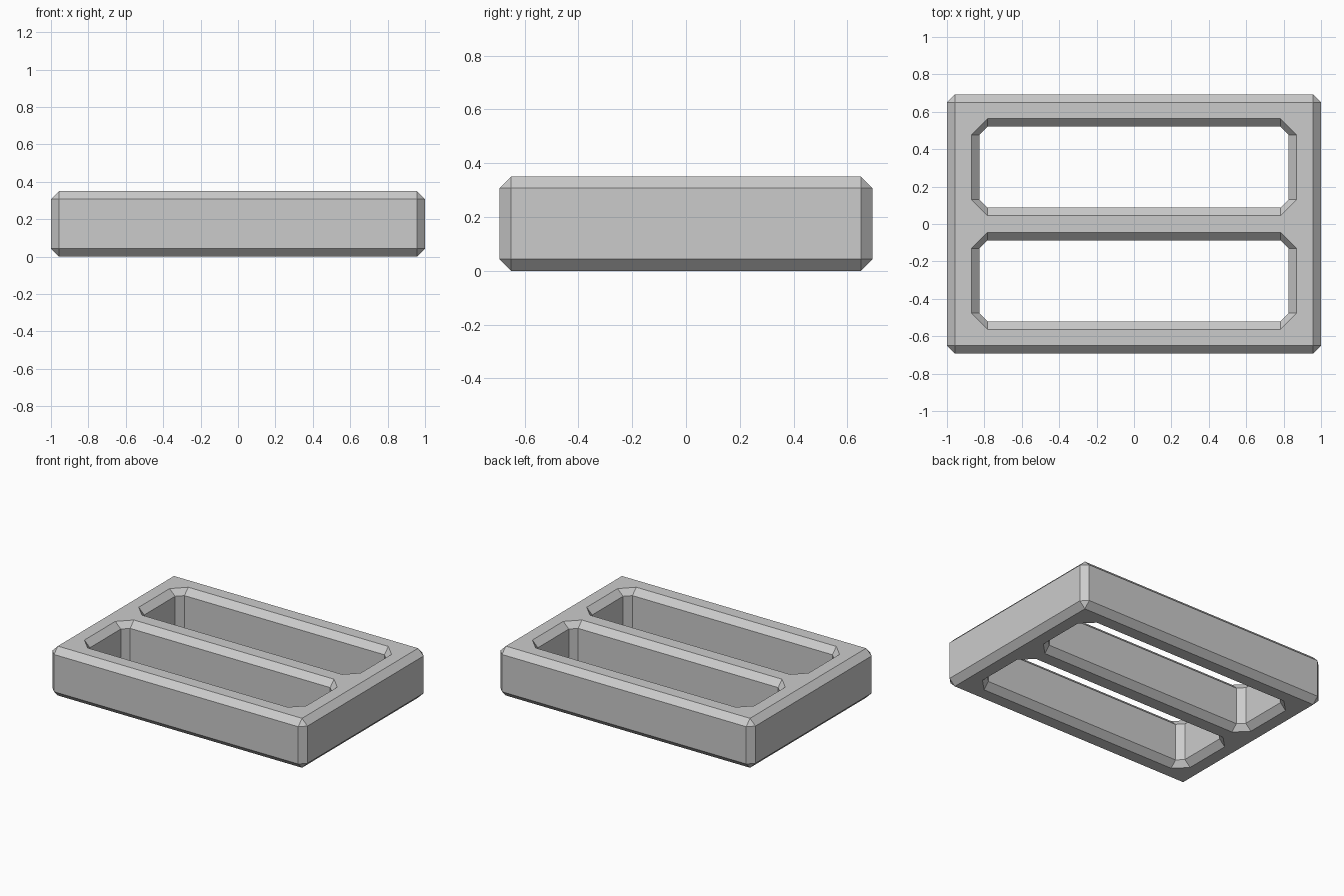
import bpy, bmesh

if "Cube" in bpy.data.objects:
    bpy.data.objects.remove(bpy.data.objects["Cube"])

X, Y, H = 1.0, 0.693, 0.35      # half length, half depth, height
B = 0.043                       # chamfer width


def new_object(name, bm):
    bmesh.ops.recalc_face_normals(bm, faces=bm.faces[:])
    mesh = bpy.data.meshes.new(name)
    bm.to_mesh(mesh)
    bm.free()
    obj = bpy.data.objects.new(name, mesh)
    bpy.context.collection.objects.link(obj)
    return obj


def octagon(bm, cy, hx, hy, c, z):
    """Rectangle with cut corners at height z."""
    pts = [(hx, hy - c), (hx - c, hy), (c - hx, hy), (-hx, hy - c),
           (-hx, c - hy), (c - hx, -hy), (hx - c, -hy), (hx, c - hy)]
    return [bm.verts.new((x, cy + y, z)) for x, y in pts]


def slot_cutter(name, cy):
    """Slot with chamfered corners, flared at both rims."""
    hx, hy = 0.827, 0.216
    bm = bmesh.new()
    levels = [(-0.1, 1), (0, 1), (B, 0), (H - B, 0), (H, 1), (H + 0.1, 1)]
    rings = [octagon(bm, cy, hx + B * f, hy + B * f, B * (1 + f), z)
             for z, f in levels]
    for a, b in zip(rings, rings[1:]):
        for i in range(8):
            j = (i + 1) % 8
            bm.faces.new((a[i], a[j], b[j], b[i]))
    bm.faces.new(rings[0])
    bm.faces.new(rings[-1])
    obj = new_object(name, bm)
    obj.hide_render = True
    obj.display_type = 'WIRE'
    return obj


# Chamfered outer block
bm = bmesh.new()
bmesh.ops.create_cube(bm, size=1)
for v in bm.verts:
    v.co = (v.co.x * 2 * X, v.co.y * 2 * Y, (v.co.z + 0.5) * H)
bmesh.ops.bevel(bm, geom=bm.edges[:], offset=B, segments=1,
                affect='EDGES', profile=0.5)
frame = new_object("slotted_frame", bm)

# Two mirrored slots leaving the central bar
cutters = [slot_cutter("slot_cutter_" + n, s * 0.304)
           for n, s in (("back", 1), ("front", -1))]
for cutter in cutters:
    mod = frame.modifiers.new(cutter.name, 'BOOLEAN')
    mod.operation = 'DIFFERENCE'
    mod.solver = 'EXACT'
    mod.object = cutter

# Bake the cuts and drop the cutters
bpy.context.view_layer.objects.active = frame
for mod in list(frame.modifiers):
    bpy.ops.object.modifier_apply(modifier=mod.name)
for cutter in cutters:
    bpy.data.objects.remove(cutter)
